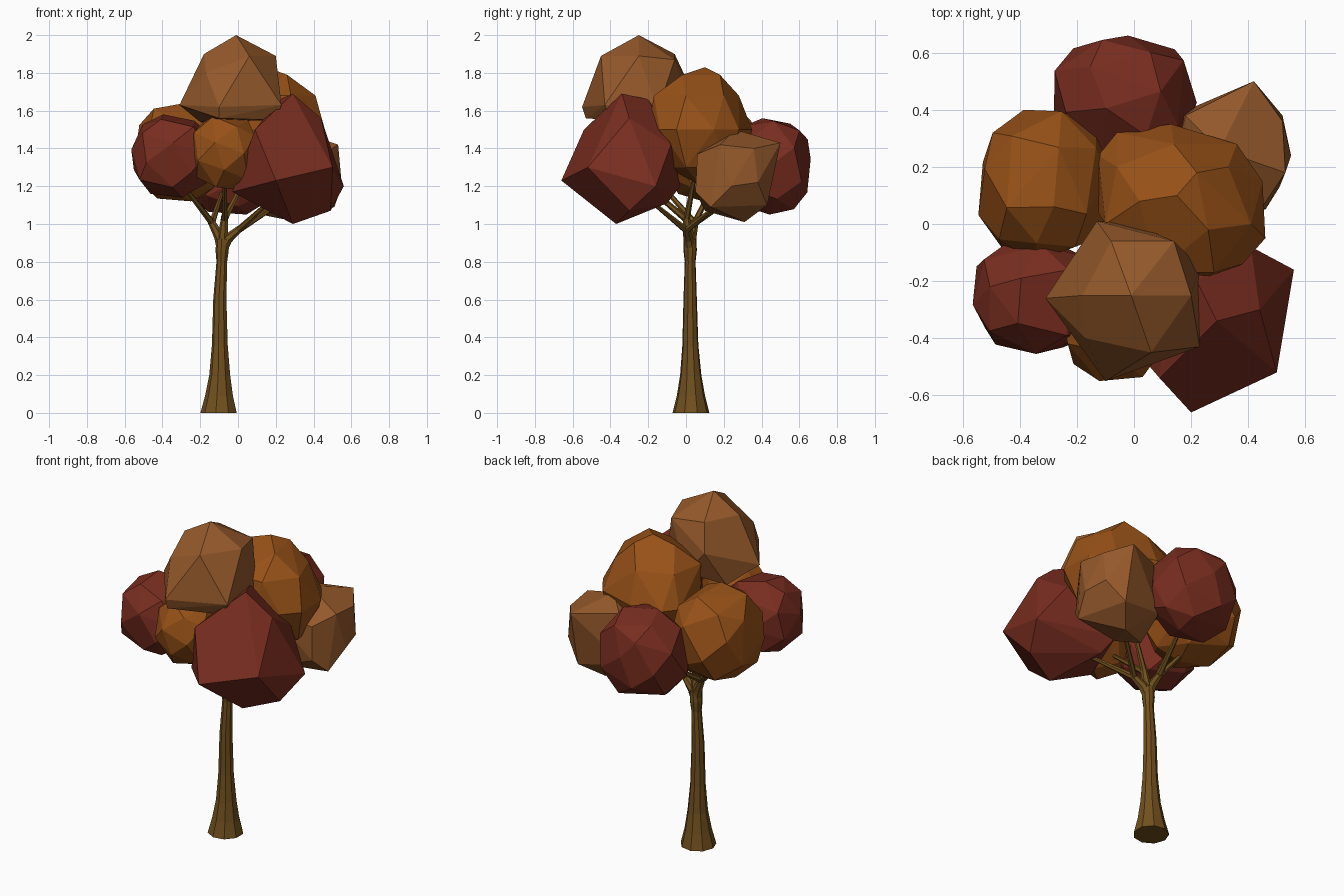
import bpy, bmesh, math, random
from mathutils import Vector


def material(name, rgb):
    m = bpy.data.materials.new(name)
    m.diffuse_color = (*rgb, 1)
    return m


TAN = material("tan_leaves", (0.30, 0.10, 0.024))
ORANGE = material("orange_leaves", (0.31, 0.082, 0.009))
RED = material("red_leaves", (0.19, 0.026, 0.014))
BARK = material("bark", (0.165, 0.08, 0.013))


def finish(bm, name, mat):
    bmesh.ops.recalc_face_normals(bm, faces=bm.faces)
    me = bpy.data.meshes.new(name)
    bm.to_mesh(me)
    bm.free()
    me.materials.append(mat)
    ob = bpy.data.objects.new(name, me)
    bpy.context.collection.objects.link(ob)
    return ob


def hull(name, pts, mat):
    """Faceted convex lump around a set of corner points."""
    bm = bmesh.new()
    for p in pts:
        bm.verts.new(p)
    bmesh.ops.convex_hull(bm, input=bm.verts[:])
    loose = [v for v in bm.verts if not v.link_faces]
    bmesh.ops.delete(bm, geom=loose, context='VERTS')
    bmesh.ops.dissolve_limit(bm, angle_limit=math.radians(7),
                             verts=bm.verts[:], edges=bm.edges[:])
    bmesh.ops.triangulate(bm, faces=[f for f in bm.faces if len(f.verts) > 5])
    return finish(bm, name, mat)


def clump(name, lo, hi, n, seed, mat, box=0.86):
    """Irregular, slightly boxy faceted ball fitted exactly into the box lo..hi."""
    rng = random.Random(seed)
    pts = []
    for i in range(n):
        z = 1 - 2 * (i + 0.5) / n
        a = i * 2.39996 + seed + rng.uniform(-0.2, 0.2)
        r = math.sqrt(1 - z * z)
        p = (r * math.cos(a), r * math.sin(a), z)
        pts.append(Vector([math.copysign(abs(c) ** box, c) for c in p]) * rng.uniform(0.97, 1.03))
    for k in range(3):
        a, b = min(p[k] for p in pts), max(p[k] for p in pts)
        for p in pts:
            p[k] = lo[k] + (p[k] - a) / (b - a) * (hi[k] - lo[k])
    return hull(name, pts, mat)


def tube(name, path, sides, mat):
    """Tapered tube through (x, y, z, radius) stations."""
    bm = bmesh.new()
    pts = [Vector(p[:3]) for p in path]
    rings = []
    for i, p in enumerate(pts):
        d = pts[min(i + 1, len(pts) - 1)] - pts[max(i - 1, 0)]
        if i == 0 and p.z == 0:
            d = Vector((0, 0, 1))
        q = Vector((0, 0, 1)).rotation_difference(d)
        rings.append([bm.verts.new(p + q @ Vector((math.cos(t), math.sin(t), 0)) * path[i][3])
                      for t in (2 * math.pi * (k + 0.5) / sides for k in range(sides))])
    for a, b in zip(rings, rings[1:]):
        for k in range(sides):
            j = (k + 1) % sides
            bm.faces.new((a[k], a[j], b[j], b[k]))
    bm.faces.new(rings[0])
    bm.faces.new(rings[-1])
    return finish(bm, name, mat)


# Trunk with flared foot
tube("trunk", [(-0.10, 0.026, 0, 0.099), (-0.098, 0.026, 0.09, 0.076), (-0.095, 0.025, 0.2, 0.057),
               (-0.095, 0.023, 0.36, 0.043), (-0.095, 0.022, 0.6, 0.036), (-0.085, 0.022, 0.8, 0.029),
               (-0.083, 0.022, 0.86, 0.036), (-0.08, 0.02, 0.92, 0.035)], 9, BARK)

# Main limbs, each forking into twigs that end inside the clumps
limbs = {
    "left": ((-0.145, 0.05, 1.02), [(-0.32, -0.16, 1.24), (-0.28, 0.14, 1.20), (-0.08, 0.31, 1.18)]),
    "right": ((0.01, 0.0, 0.975), [(0.19, -0.21, 1.14), (0.24, 0.19, 1.12)]),
    "middle": ((-0.07, 0.0, 1.04), [(-0.07, -0.30, 1.28), (0.06, 0.05, 1.28)]),
}
root = Vector((-0.08, 0.02, 0.90))
for side, (fork, tips) in limbs.items():
    fork = Vector(fork)
    tube(side + "_limb", [(-0.083, 0.022, 0.86, 0.028), (*root.lerp(fork, 0.3), 0.028),
                          (*fork, 0.019)], 7, BARK)
    for i, tip in enumerate(tips):
        tube(f"{side}_twig_{i + 1}", [(*root.lerp(fork, 0.88), 0.018), (*tip, 0.009)], 6, BARK)

# Angular crown lump at the top
hull("top_clump", [(-0.01, -0.25, 2.0), (0.06, -0.45, 1.89), (0.20, -0.25, 1.89), (0.14, -0.06, 1.87),
                   (-0.18, -0.25, 1.90), (-0.17, -0.40, 1.80), (-0.08, -0.06, 1.90), (0.23, -0.43, 1.63),
                   (-0.10, -0.55, 1.62), (-0.31, -0.26, 1.63), (-0.13, 0.01, 1.75), (0.0, 0.0, 1.60),
                   (0.23, -0.15, 1.60), (-0.10, -0.53, 1.56), (-0.20, -0.10, 1.54), (0.20, -0.40, 1.55)], TAN)

# Large pointed lump at front right
hull("front_right_clump", [(0.29, -0.34, 1.69), (0.29, -0.37, 1.0), (0.20, -0.66, 1.23), (0.50, -0.52, 1.30),
                           (0.56, -0.16, 1.20), (0.41, -0.08, 1.42), (-0.03, -0.40, 1.17), (0.09, -0.54, 1.50),
                           (0.10, -0.03, 1.20), (0.44, -0.30, 1.56), (0.22, -0.20, 1.66), (0.12, -0.10, 1.53),
                           (0.49, -0.30, 1.07), (0.15, -0.10, 1.11)], RED)

# Blocky lump at back right
hull("right_back_clump", [(0.30, 0.26, 1.50), (0.42, 0.50, 1.43), (0.18, 0.38, 1.45), (0.52, 0.36, 1.40),
                          (0.53, 0.18, 1.42), (0.45, 0.06, 1.37), (0.18, 0.06, 1.38), (0.55, 0.24, 1.20),
                          (0.51, 0.13, 1.09), (0.46, 0.05, 1.17), (0.42, 0.43, 1.10), (0.32, 0.31, 1.01),
                          (0.22, 0.10, 1.07), (0.12, 0.20, 1.05), (0.14, 0.38, 1.15), (0.52, 0.38, 1.22),
                          (0.12, 0.14, 1.28)], TAN)

# Broad many-sided lump in the middle: (z, plan corners) per level
levels = [(1.83, [(0.15, 0.10)]),
          (1.79, [(0.26, -0.02), (0.22, 0.18), (0.02, 0.08)]),
          (1.68, [(-0.06, 0.20), (0.14, 0.28), (0.33, 0.20), (0.41, 0.0), (-0.10, 0.0), (0.08, -0.17), (0.28, -0.17)]),
          (1.50, [(0.38, -0.14), (0.46, -0.05), (0.45, 0.15), (0.36, 0.28), (0.13, 0.35), (-0.06, 0.32),
                  (-0.125, 0.24), (-0.125, 0.04), (0.0, -0.15), (0.24, -0.20)]),
          (1.30, [(0.40, 0.0), (0.35, 0.22), (0.10, 0.29), (-0.07, 0.19), (-0.04, -0.04), (0.20, -0.10)]),
          (1.20, [(0.15, 0.08)])]
hull("centre_clump", [(x, y, z) for z, corners in levels for x, y in corners], ORANGE)

# Remaining rounder clumps
clump("left_back_clump", (-0.545, -0.13, 1.12), (-0.08, 0.40, 1.64), 30, 5, ORANGE)
clump("front_clump", (-0.255, -0.55, 1.18), (0.12, -0.18, 1.59), 24, 8, ORANGE, 0.95)
clump("left_front_clump", (-0.565, -0.455, 1.14), (-0.14, -0.04, 1.58), 26, 2, RED)
clump("back_clump", (-0.28, 0.24, 1.05), (0.22, 0.66, 1.56), 28, 4, RED)
